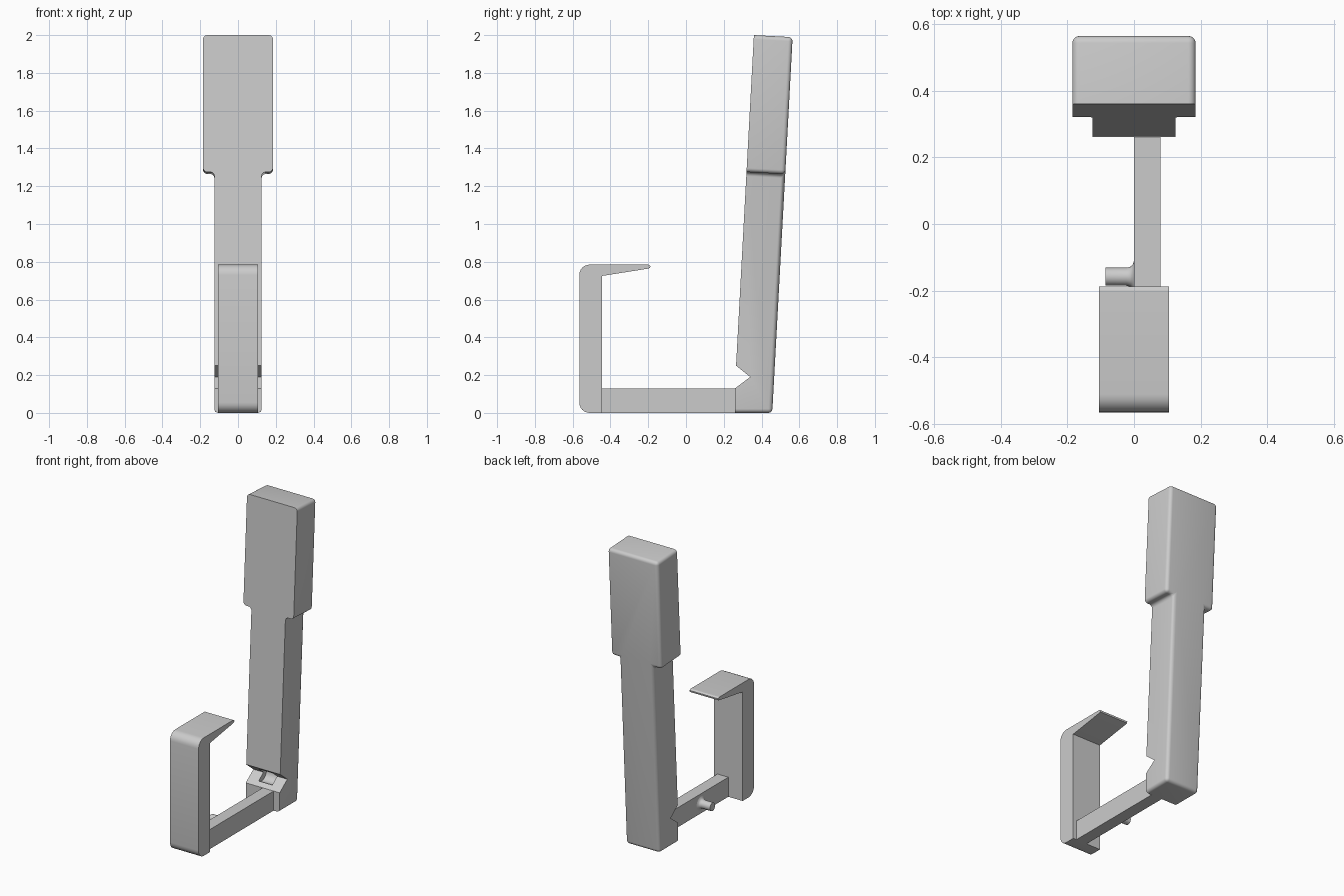
import bpy, bmesh, math
from mathutils import Vector

if "Cube" in bpy.data.objects:
    bpy.data.objects.remove(bpy.data.objects["Cube"], do_unlink=True)

grey = bpy.data.materials.new("light grey plastic")
grey.use_nodes = True
grey.diffuse_color = (0.6, 0.6, 0.6, 1)
grey.node_tree.nodes["Principled BSDF"].inputs["Base Color"].default_value = (0.6, 0.6, 0.6, 1)


def finish(bm, name):
    bmesh.ops.recalc_face_normals(bm, faces=bm.faces)
    mesh = bpy.data.meshes.new(name)
    bm.to_mesh(mesh)
    bm.free()
    mesh.materials.append(grey)
    obj = bpy.data.objects.new(name, mesh)
    bpy.context.collection.objects.link(obj)
    return obj


def prism(points, offset):
    """Extrude a closed 3D outline along offset."""
    bm = bmesh.new()
    face = bm.faces.new([bm.verts.new(p) for p in points])
    out = bmesh.ops.extrude_face_region(bm, geom=[face])
    moved = [v for v in out["geom"] if isinstance(v, bmesh.types.BMVert)]
    bmesh.ops.translate(bm, verts=moved, vec=Vector(offset))
    return bm


def side_prism(points, x0, x1):
    return prism([(x0, y, z) for y, z in points], (x1 - x0, 0, 0))


def round_edges(bm, test, radius, segments=5):
    edges = [e for e in bm.edges if test(e.verts[0].co, e.verts[1].co)]
    bmesh.ops.bevel(bm, geom=edges, offset=radius, segments=segments,
                    profile=0.5, affect="EDGES")


def smooth(obj):
    bpy.ops.object.select_all(action="DESELECT")
    obj.select_set(True)
    bpy.context.view_layer.objects.active = obj
    bpy.ops.object.shade_smooth_by_angle(angle=math.radians(30))


def cut(obj, bm):
    cutter = finish(bm, "cutter")
    cutter.hide_render = True
    mod = obj.modifiers.new("cut", "BOOLEAN")
    mod.operation, mod.solver, mod.object = "DIFFERENCE", "EXACT", cutter
    bpy.ops.object.select_all(action="DESELECT")
    bpy.context.view_layer.objects.active = obj
    obj.select_set(True)
    bpy.ops.object.modifier_apply(modifier=mod.name)
    bpy.data.objects.remove(cutter, do_unlink=True)


# Handle: stepped outline, rounded on the back rim, then leaned backwards
half = [(0.125, 0), (0.125, 1.275), (0.185, 1.275), (0.185, 2.0)]
outline = half + [(-x, z) for x, z in reversed(half)]
DEPTH, LEAN = 0.205, 0.054
bm = prism([(x, 0, z) for x, z in outline], (0, DEPTH, 0))
round_edges(bm, lambda a, b: max(a.y, b.y) > 0.1, 0.022)
for v in bm.verts:
    z = v.co.z
    v.co.z -= LEAN * v.co.y * min(1, z)
    v.co.y += 0.2515 + LEAN * z
handle = finish(bm, "handle")

# Flex notch at the foot of the handle, with a curved relief in the middle
cut(handle, side_prism([(0.1, -0.1), (0.26, -0.1), (0.26, 0.13), (0.34, 0.19),
                        (0.265, 0.25), (0.1, 0.25)], -0.3, 0.3))
relief = [(0.32 + 0.05 * math.cos(i * math.tau / 24),
           0.19 + 0.05 * math.sin(i * math.tau / 24)) for i in range(24)]
cut(handle, side_prism(relief, -0.05, 0.05))
smooth(handle)

# Connecting bar, offset to one side
smooth(finish(side_prism([(-0.445, 0), (0.26, 0), (0.26, 0.13), (-0.445, 0.13)],
                         0, 0.08), "connecting_bar"))

# Front clip with a tapering lip
bm = side_prism([(-0.565, 0), (-0.445, 0), (-0.445, 0.725), (-0.205, 0.763),
                 (-0.19, 0.767), (-0.188, 0.778), (-0.2, 0.785), (-0.565, 0.785)],
                -0.105, 0.105)
round_edges(bm, lambda a, b: max(a.y, b.y) < -0.56 and abs(a.x - b.x) > 0.1, 0.055, 6)
smooth(finish(bm, "front_clip"))

# Side peg with a flared root
bm = bmesh.new()
profile = [(0.047, 0.002), (0.047, 0), (0.036, -0.004), (0.03, -0.011),
           (0.027, -0.022), (0.027, -0.085)]
rings = []
for r, x in profile:
    rings.append([bm.verts.new((x, -0.158 + r * math.cos(i * math.tau / 24),
                                0.065 + r * math.sin(i * math.tau / 24)))
                  for i in range(24)])
for a, b in zip(rings, rings[1:]):
    for i in range(24):
        j = (i + 1) % 24
        bm.faces.new((a[i], a[j], b[j], b[i]))
bm.faces.new(rings[0])
bm.faces.new(rings[-1])
smooth(finish(bm, "side_peg"))
